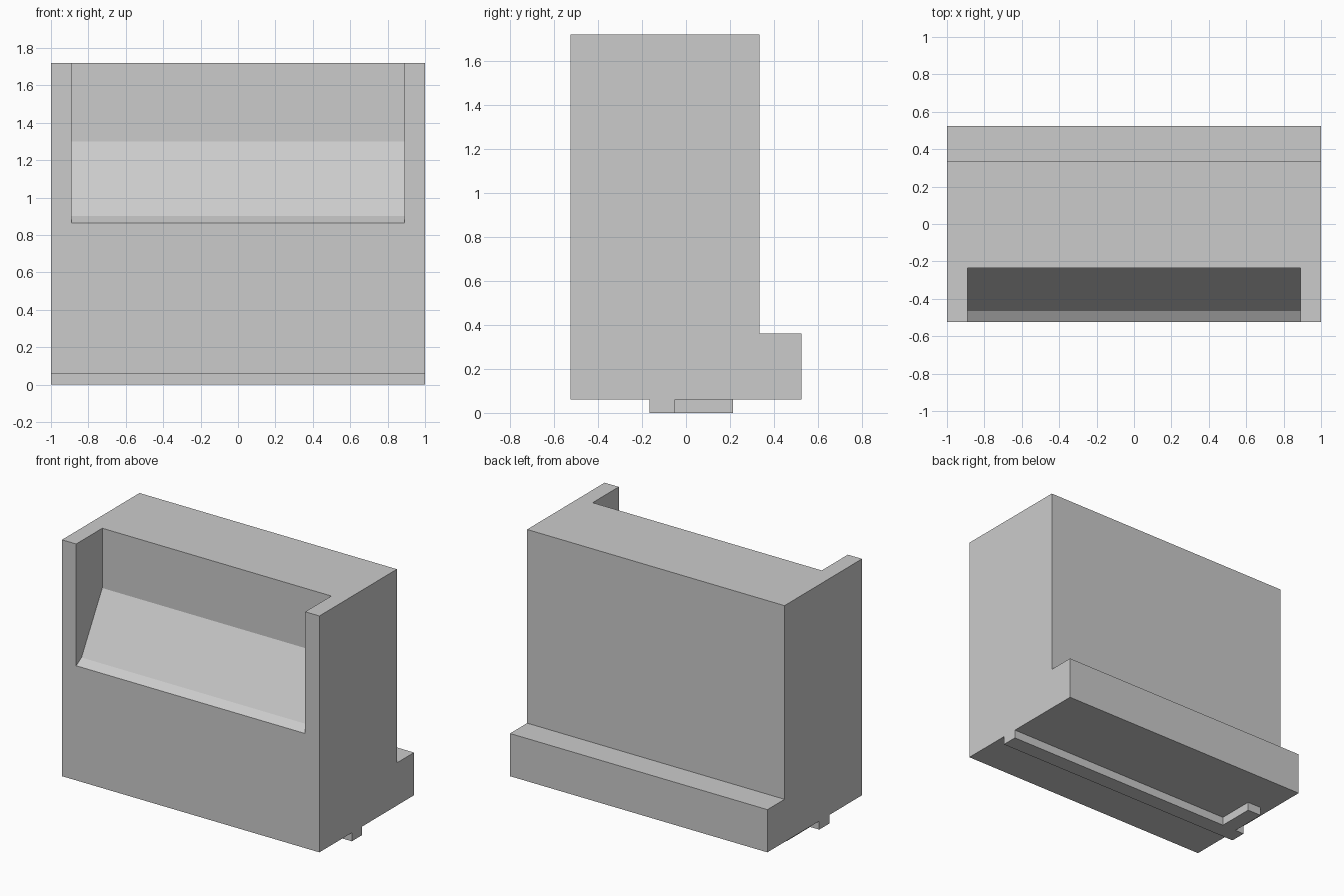
import bpy, bmesh

cube = bpy.data.objects.get("Cube")
if cube:
    bpy.data.objects.remove(cube)

grey = bpy.data.materials.new("plain grey")
grey.use_nodes = True
colour = (0.6, 0.6, 0.6, 1)
grey.diffuse_color = colour
grey.node_tree.nodes["Principled BSDF"].inputs["Base Color"].default_value = colour


def extrude_profile(name, points, vector):
    """Flat closed profile pushed along a vector into a solid."""
    bm = bmesh.new()
    face = bm.faces.new([bm.verts.new(p) for p in points])
    new = bmesh.ops.extrude_face_region(bm, geom=[face])["geom"]
    bmesh.ops.translate(bm, vec=vector,
                        verts=[v for v in new if isinstance(v, bmesh.types.BMVert)])
    bmesh.ops.recalc_face_normals(bm, faces=bm.faces)
    mesh = bpy.data.meshes.new(name)
    bm.to_mesh(mesh)
    bm.free()
    mesh.materials.append(grey)
    obj = bpy.data.objects.new(name, mesh)
    bpy.context.collection.objects.link(obj)
    return obj


# Body with a low step along the back
side = [(-0.525, 0.06), (0.525, 0.06), (0.525, 0.36),
        (0.335, 0.36), (0.335, 1.72), (-0.525, 1.72)]
body = extrude_profile("body", [(-1, y, z) for y, z in side], (2, 0, 0))

# Front recess: upright back, steep slope and shallow lip
recess = [(-0.235, 1.9), (-0.235, 1.3), (-0.465, 0.9),
          (-0.525, 0.865), (-0.7, 0.763), (-0.7, 1.9)]
cutter = extrude_profile("recess_cutter", [(-0.89, y, z) for y, z in recess], (1.78, 0, 0))
cut = body.modifiers.new("recess", "BOOLEAN")
cut.operation = "DIFFERENCE"
cut.solver = "EXACT"
cut.object = cutter
bpy.context.view_layer.update()
cut_mesh = bpy.data.meshes.new_from_object(
    body.evaluated_get(bpy.context.evaluated_depsgraph_get()))
body.modifiers.clear()
body.data = cut_mesh
bpy.data.objects.remove(cutter)

# L-shaped rail underneath: full-width bar with a short leg at one end
rail = [(-1, -0.165), (1, -0.165), (1, -0.05), (-0.82, -0.05),
        (-0.82, 0.213), (-0.93, 0.213), (-0.93, -0.05), (-1, -0.05)]
extrude_profile("bottom_rail", [(x, y, 0) for x, y in rail], (0, 0, 0.06))
